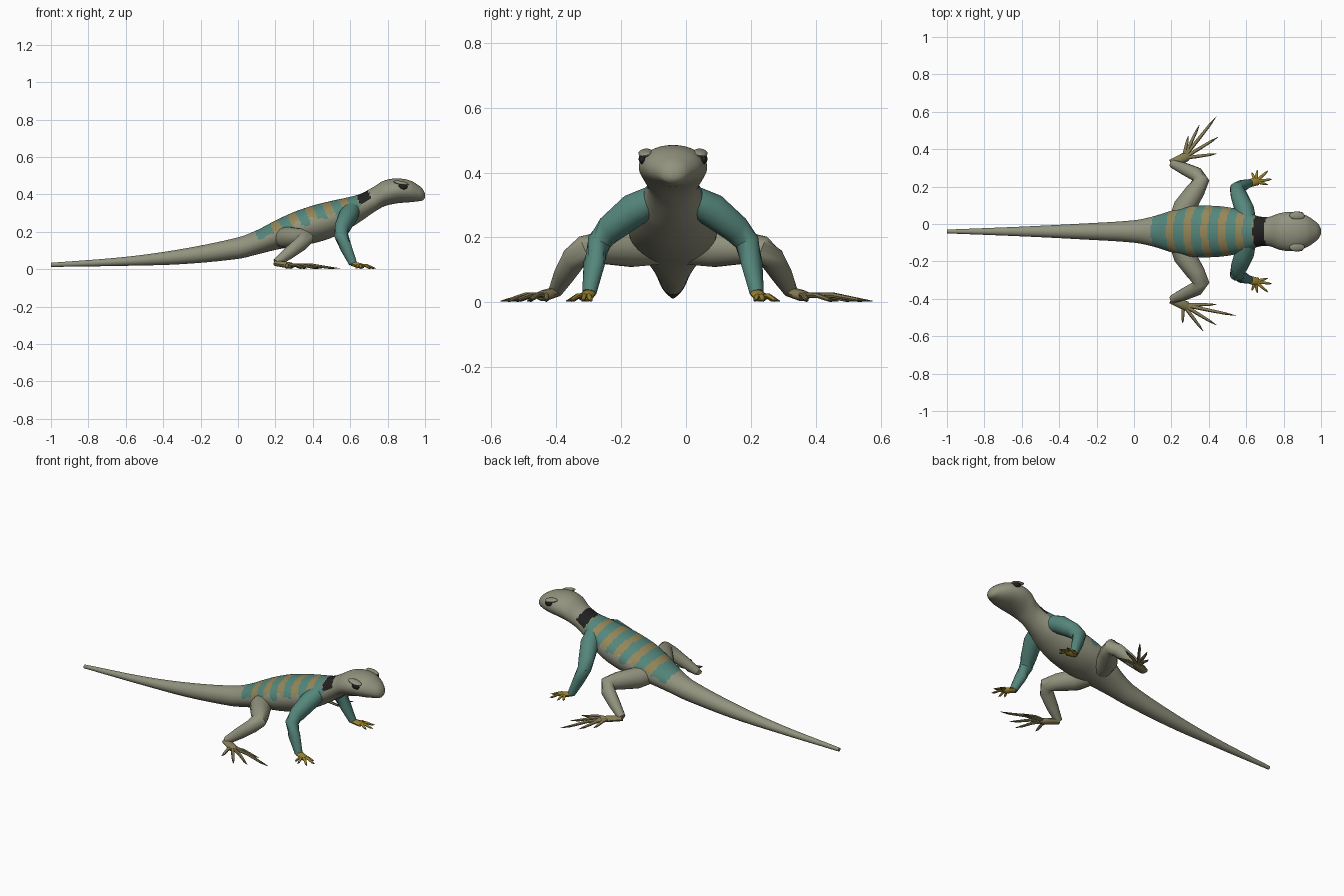
import bpy, bmesh, math
from mathutils import Vector, Matrix

cube = bpy.data.objects.get("Cube")
if cube:
    bpy.data.objects.remove(cube, do_unlink=True)

MID = -0.04  # y of the body's centre line


def material(name, rgb):
    m = bpy.data.materials.new(name)
    m.use_nodes = True
    m.diffuse_color = (*rgb, 1)
    bsdf = next(n for n in m.node_tree.nodes if n.type == "BSDF_PRINCIPLED")
    bsdf.inputs["Base Color"].default_value = (*rgb, 1)
    bsdf.inputs["Roughness"].default_value = 0.8
    return m


GREY = material("grey skin", (0.29, 0.29, 0.21))
TEAL = material("teal skin", (0.09, 0.24, 0.20))
OCHRE = material("ochre bars", (0.30, 0.24, 0.10))
BLACK = material("black", (0.015, 0.015, 0.015))
YELLOW = material("yellow foot", (0.32, 0.22, 0.03))
OLIVE = material("olive foot", (0.24, 0.20, 0.09))
CLAW = material("dark claw", (0.10, 0.08, 0.03))


def finish(name, bm, mats, angle=50):
    bmesh.ops.recalc_face_normals(bm, faces=bm.faces)
    mesh = bpy.data.meshes.new(name)
    bm.to_mesh(mesh)
    bm.free()
    for m in mats:
        mesh.materials.append(m)
    ob = bpy.data.objects.new(name, mesh)
    bpy.context.collection.objects.link(ob)
    bpy.ops.object.select_all(action="DESELECT")
    ob.select_set(True)
    bpy.context.view_layer.objects.active = ob
    bpy.ops.object.shade_smooth_by_angle(angle=math.radians(angle))
    return ob


def skin(bm, rings, last_index=0):
    """Bridge rings of points with quads and cap both ends."""
    loops = [[bm.verts.new(p) for p in ring] for ring in rings]
    n = len(loops[0])
    for i, (a, b) in enumerate(zip(loops, loops[1:])):
        for k in range(n):
            f = bm.faces.new((a[k], a[(k + 1) % n], b[(k + 1) % n], b[k]))
            if i == len(loops) - 2:
                f.material_index = last_index
    bm.faces.new(loops[0])
    bm.faces.new(loops[-1]).material_index = last_index


def tube(bm, path, radii, sides=14, flat=1.0, last_index=0):
    """Tapered limb through a path of points."""
    pts = [Vector(p) for p in path]
    rings = []
    for i, p in enumerate(pts):
        t = (pts[min(i + 1, len(pts) - 1)] - pts[max(i - 1, 0)]).normalized()
        side = t.cross(Vector((0, 0, 1)))
        side = side.normalized() if side.length > 0.01 else Vector((0, 1, 0))
        up = side.cross(t)
        ring = []
        for k in range(sides):
            a = math.tau * k / sides
            ring.append(p + radii[i] * (side * math.cos(a) + up * math.sin(a) * flat))
        rings.append(ring)
    skin(bm, rings, last_index)


# Body, head and tail: x, top z, bottom z, half width
SECTIONS = [
    (-1.0, .034, .012, .010), (-.6, .066, .018, .026), (-.3, .108, .027, .041),
    (0, .170, .055, .060), (.1, .208, .078, .080), (.2, .260, .103, .111),
    (.3, .306, .122, .134), (.4, .340, .138, .138), (.5, .365, .168, .130),
    (.6, .387, .220, .108), (.66, .405, .258, .083), (.72, .437, .300, .078),
    (.78, .473, .335, .098), (.85, .485, .352, .105), (.92, .474, .358, .086),
    (.97, .445, .364, .054), (.99, .425, .369, .034), (1.0, .404, .382, .012),
]


def section(x):
    """Smooth interpolation between the body sections."""
    last = len(SECTIONS) - 1
    i = next(j for j in range(last) if x <= SECTIONS[j + 1][0] + 1e-6)
    a, b = SECTIONS[i], SECTIONS[i + 1]
    p, q = SECTIONS[max(i - 1, 0)], SECTIONS[min(i + 2, last)]
    d = b[0] - a[0]
    t = (x - a[0]) / d
    out = []
    for c in (1, 2, 3):
        m0 = (b[c] - p[c]) / (b[0] - p[0]) * d
        m1 = (q[c] - a[c]) / (q[0] - a[0]) * d
        out.append((2 * t**3 - 3 * t**2 + 1) * a[c] + (t**3 - 2 * t**2 + t) * m0
                   + (3 * t**2 - 2 * t**3) * b[c] + (t**3 - t**2) * m1)
    return out


def body_colour(p):
    """Teal saddle with ochre bars, a black collar, grey elsewhere."""
    top, bottom, _ = section(p.x)
    mid = (top + bottom) / 2
    height = (p.z - mid) / (top - mid)
    u = p.x + 0.35 * (p.z - top)
    edge = 0.12 + 0.08 * math.sin(47 * p.x)
    if 0.635 < u < 0.695 and height > 0.25:
        return 3
    if not 0.09 < u < 0.635 or height < edge:
        return 0
    if u < 0.17:
        return 1
    phase = ((u - 0.17) / 0.0925) % 1
    if phase > 0.42 + 0.12 * (1 - height):
        return 1
    return 2 if height > 0.35 + 0.1 * math.sin(90 * u) else 0


bm = bmesh.new()
xs = [-1 + i * 0.02 for i in range(54)] + [0.08 + i * 0.008 for i in range(114)]
xs += [0.99, 0.995, 1.0]
rings = []
for x in xs:
    top, bottom, w = section(x)
    mid, h = (top + bottom) / 2, (top - bottom) / 2
    rings.append([(x, MID + w * math.cos(math.tau * k / 56), mid + h * math.sin(math.tau * k / 56))
                  for k in range(56)])
skin(bm, rings)
for f in bm.faces:
    f.material_index = body_colour(f.calc_center_median())
finish("body", bm, [GREY, TEAL, OCHRE, BLACK])


def ellipsoid(name, loc, size, pitch, roll, mat):
    bm = bmesh.new()
    m = (Matrix.Translation(loc) @ Matrix.Rotation(roll, 4, "X")
         @ Matrix.Rotation(pitch, 4, "Y") @ Matrix.Diagonal((*size, 1)))
    bmesh.ops.create_uvsphere(bm, u_segments=18, v_segments=12, radius=1, matrix=m)
    finish(name, bm, [mat])


def foot(name, ankle, palm, tips, radius, mat):
    """Flat palm with slender arched toes ending in claws."""
    bm = bmesh.new()
    a, p = Vector(ankle), Vector(palm)
    tube(bm, [a, a.lerp(p, 0.5), p, p.lerp(a, -0.25)],
         [radius, radius * 1.05, radius * 1.1, radius * 0.5], 10, 0.65)
    for x, y in tips:
        tip = Vector((x, y, 0.004))
        start = a.lerp(p, 0.8)
        knuckle = start.lerp(tip, 0.45) + Vector((0, 0, 0.008))
        tube(bm, [start, knuckle, start.lerp(tip, 0.8), tip],
             [radius * 0.42, radius * 0.40, radius * 0.3, 0.001], 7, 0.9, 1)
    finish(name, bm, [mat, CLAW])


REAR_TIPS = {
    "left": [(.44, .575), (.35, .53), (.45, .465), (.44, .375), (.29, .47)],
    "right": [(.545, -.49), (.44, -.54), (.37, -.572), (.26, -.53), (.44, -.43)],
}
FRONT_TIPS = [(.715, .25), (.738, .28), (.717, .325), (.66, .33), (.63, .315)]

for side, s in (("left", 1), ("right", -1)):
    def at(x, off, z):
        return (x, MID + s * off, z)

    # Front leg and foot
    bm = bmesh.new()
    tube(bm, [at(.61, .05, .32), at(.59, .12, .285), at(.56, .195, .225), at(.55, .228, .185),
              at(.575, .243, .12), at(.615, .258, .03)],
         [.045, .052, .044, .038, .033, .022])
    finish(f"front_leg_{side}", bm, [TEAL])
    foot(f"front_foot_{side}", at(.61, .256, .03), at(.66, .27, .016),
         [at(x, y, 0)[:2] for x, y in FRONT_TIPS], .021, YELLOW)

    # Rear leg and foot
    bm = bmesh.new()
    tube(bm, [at(.24, .05, .17), at(.27, .13, .168), at(.33, .22, .168), at(.36, .275, .163),
              at(.335, .305, .135), at(.27, .335, .085), at(.205, .362, .035)],
         [.055, .060, .050, .043, .039, .033, .022])
    finish(f"rear_leg_{side}", bm, [GREY])
    foot(f"rear_foot_{side}", at(.2, .362, .032), at(.28, .4, .02), REAR_TIPS[side], .024, OLIVE)

    # Eye and brow ridge
    ellipsoid(f"eye_{side}", at(.882, .094, .442), (.024, .012, .016), .15, 0, BLACK)
    ellipsoid(f"brow_{side}", at(.872, .085, .461), (.042, .022, .010), .2, -s * .15, GREY)
